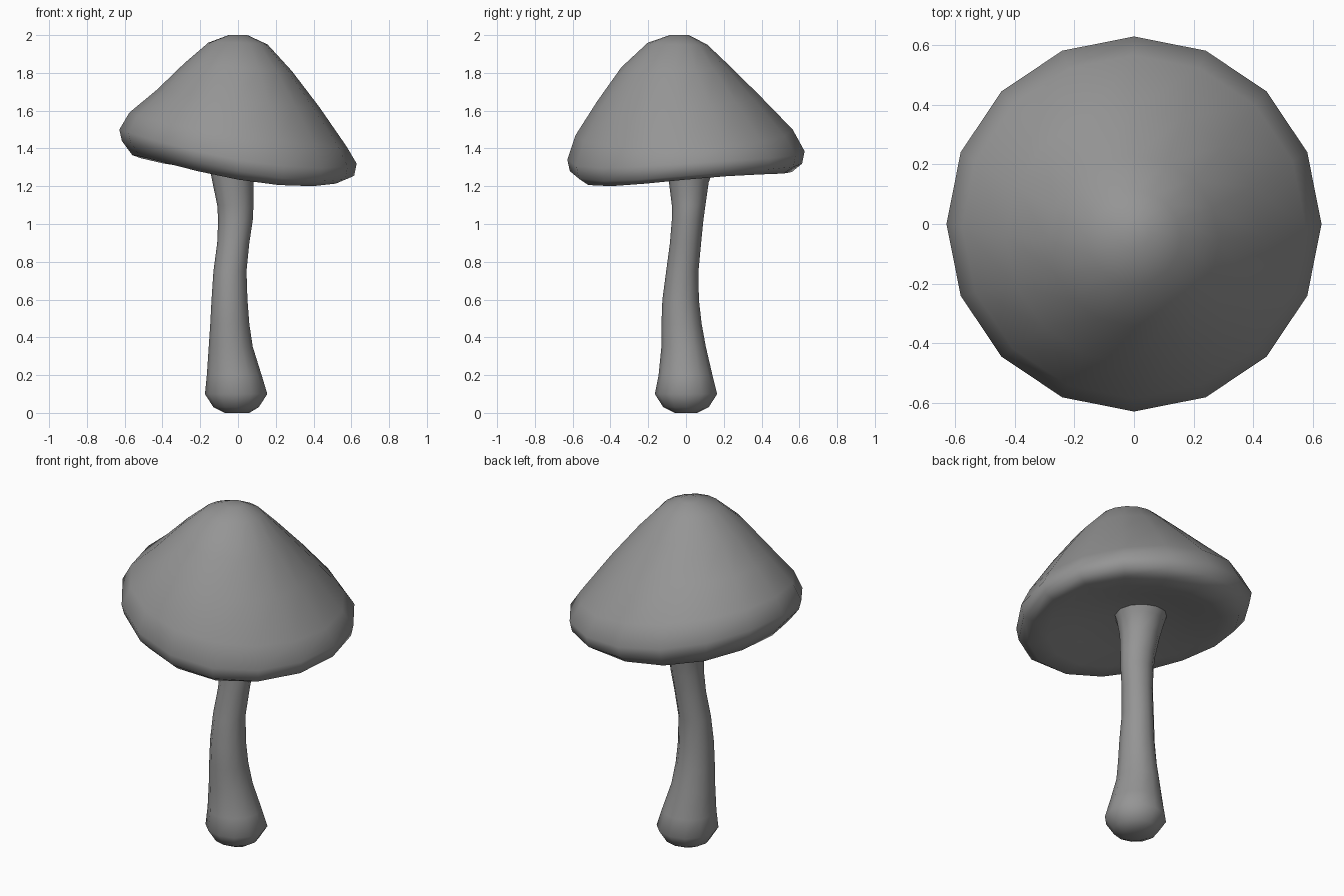
import bpy
import bmesh
from math import cos, sin, pi, radians

default_cube = bpy.data.objects.get("Cube")
if default_cube:
    bpy.data.objects.remove(default_cube, do_unlink=True)


def make_material(name, colour):
    material = bpy.data.materials.new(name)
    material.use_nodes = True
    material.diffuse_color = colour
    for node in material.node_tree.nodes:
        if node.type == "BSDF_PRINCIPLED":
            node.inputs["Base Color"].default_value = colour
    return material


def loft(name, rings, sides, material):
    """Skin a closed tube through rings of (centre x, centre y, radius x, radius y, height function)."""
    bm = bmesh.new()
    loops = []
    for cx, cy, rx, ry, height in rings:
        loop = []
        for i in range(sides):
            angle = 2 * pi * i / sides
            c, s = cos(angle), sin(angle)
            loop.append(bm.verts.new((cx + rx * c, cy + ry * s, height(c, s))))
        loops.append(loop)
    for lower, upper in zip(loops, loops[1:]):
        for i in range(sides):
            j = (i + 1) % sides
            bm.faces.new((lower[i], lower[j], upper[j], upper[i]))
    bm.faces.new(list(reversed(loops[0])))
    bm.faces.new(loops[-1])
    bmesh.ops.recalc_face_normals(bm, faces=bm.faces)
    mesh = bpy.data.meshes.new(name)
    bm.to_mesh(mesh)
    bm.free()
    mesh.materials.append(material)
    obj = bpy.data.objects.new(name, mesh)
    bpy.context.collection.objects.link(obj)
    bpy.ops.object.select_all(action="DESELECT")
    obj.select_set(True)
    bpy.context.view_layer.objects.active = obj
    bpy.ops.object.shade_smooth_by_angle(angle=radians(80))
    return obj


def tilted(right, left, front, back, skew):
    """Height around a ring through its four side heights, with a diagonal warp."""
    middle = (left + right + front + back) / 4
    saddle = (left + right - front - back) / 4
    return lambda c, s: (middle + (left - right) / 2 * c + (back - front) / 2 * s
                         + saddle * (c * c - s * s) + skew * 2 * c * s)


grey = make_material("mushroom grey", (0.3, 0.3, 0.3, 1))

# Cap: radius, centre y, heights at the -x, +x, front and back sides, diagonal warp
cap_profile = [
    (.12, 0, 1.35, 1.33, 1.33, 1.34, 0),
    (.32, 0, 1.35, 1.28, 1.29, 1.31, .005),
    (.46, 0, 1.35, 1.25, 1.25, 1.28, .01),
    (.56, 0, 1.365, 1.235, 1.235, 1.275, .017),
    (.615, 0, 1.44, 1.255, 1.28, 1.32, .017),
    (.628, 0, 1.5, 1.32, 1.34, 1.385, .01),
    (.575, -.01, 1.59, 1.41, 1.47, 1.5, 0),
    (.43, -.04, 1.71, 1.62, 1.65, 1.68, 0),
    (.285, -.057, 1.85, 1.81, 1.83, 1.84, 0),
    (.157, -.045, 1.96, 1.95, 1.96, 1.95, 0),
    (.05, -.035, 2, 2, 2, 2, 0),
]
loft("cap", [(0, cy, r, r, tilted(*sides)) for r, cy, *sides in cap_profile], 16, grey)

# Stem: height, then x and y extents, swelling at the foot and flaring at the cap
stem_profile = [
    (0, -.07, .06, -.06, .06),
    (.03, -.13, .11, -.12, .12),
    (.1, -.175, .155, -.165, .165),
    (.2, -.165, .125, -.145, .14),
    (.35, -.155, .078, -.13, .105),
    (.47, -.147, .06, -.13, .083),
    (.6, -.14, .05, -.125, .068),
    (.75, -.13, .045, -.105, .066),
    (.9, -.11, .06, -.085, .08),
    (1.02, -.105, .078, -.075, .092),
    (1.1, -.11, .082, -.075, .103),
    (1.22, -.135, .083, -.09, .12),
    (1.3, -.15, .105, -.1, .15),
    (1.37, -.16, .14, -.11, .19),
]
loft("stem", [((x0 + x1) / 2, (y0 + y1) / 2, (x1 - x0) / 2, (y1 - y0) / 2,
               lambda c, s, z=z: z)
              for z, x0, x1, y0, y1 in stem_profile], 12, grey)
